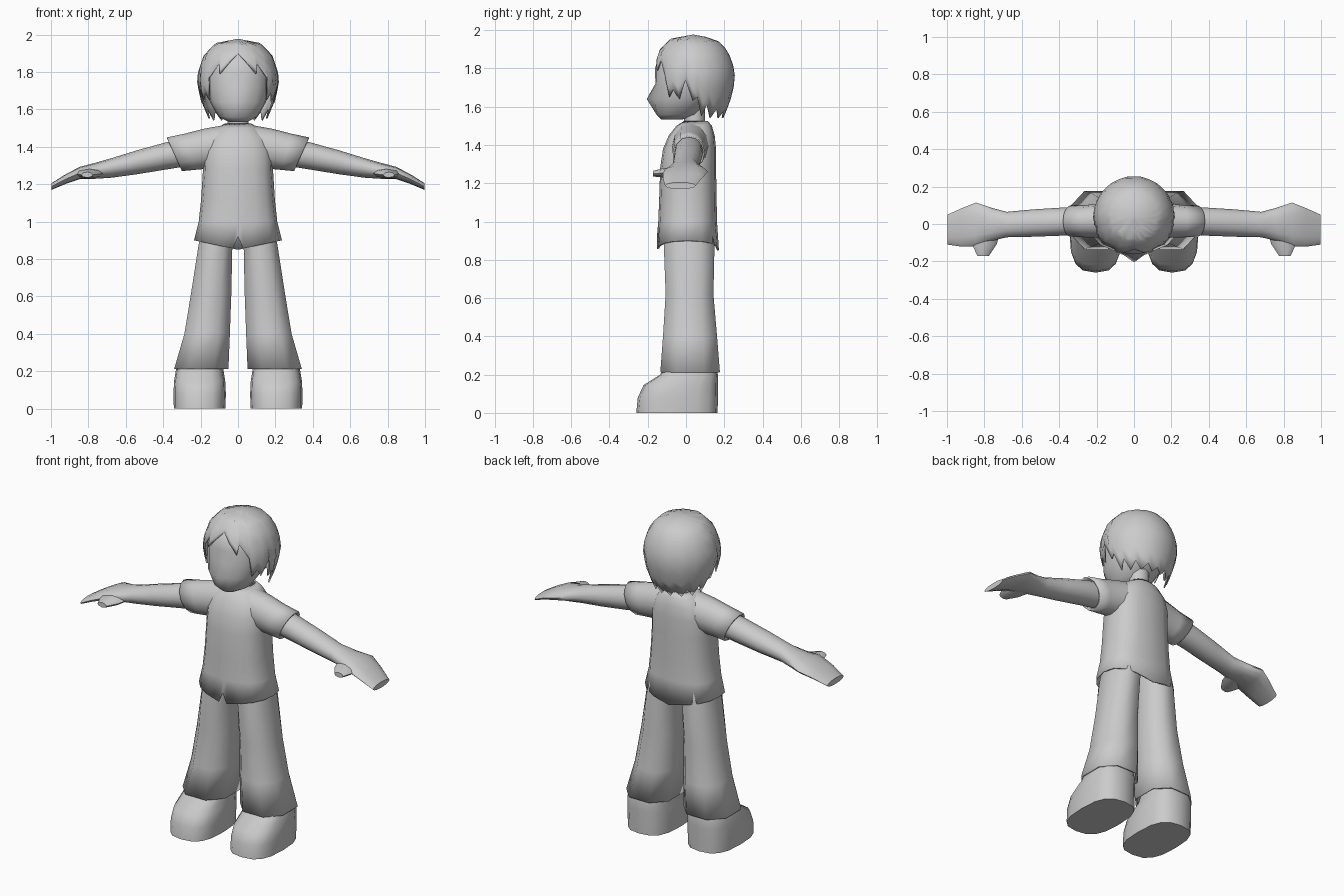
import bpy, bmesh
from math import sin, cos, radians
from mathutils import Vector

if "Cube" in bpy.data.objects:
    bpy.data.objects.remove(bpy.data.objects["Cube"])

GREY = (0.6, 0.6, 0.6)
mat = bpy.data.materials.new("plain grey")
mat.use_nodes = True
mat.diffuse_color = (*GREY, 1)
mat.node_tree.nodes["Principled BSDF"].inputs["Base Color"].default_value = (*GREY, 1)


def even(n, start=0.0):
    return [start + 360 * i / n for i in range(n)]


def build(name, loops, caps=(True, True), thick=0.0, sharp=50):
    """Skin a list of closed point loops into a smooth object."""
    bm = bmesh.new()
    rows = [[bm.verts.new(p) for p in loop] for loop in loops]
    n = len(rows[0])
    for a, b in zip(rows, rows[1:]):
        for i in range(n):
            bm.faces.new((a[i], a[(i + 1) % n], b[(i + 1) % n], b[i]))
    for row, cap in zip((rows[0], rows[-1]), caps):
        if cap:
            bm.faces.new(row)
    bmesh.ops.remove_doubles(bm, verts=bm.verts, dist=0.0005)
    bmesh.ops.recalc_face_normals(bm, faces=bm.faces)
    mesh = bpy.data.meshes.new(name)
    bm.to_mesh(mesh)
    bm.free()
    mesh.materials.append(mat)
    obj = bpy.data.objects.new(name, mesh)
    bpy.context.collection.objects.link(obj)
    bpy.ops.object.select_all(action="DESELECT")
    obj.select_set(True)
    bpy.context.view_layer.objects.active = obj
    bpy.ops.object.shade_smooth_by_angle(angle=radians(sharp))
    if thick:
        mod = obj.modifiers.new("thickness", "SOLIDIFY")
        mod.thickness = thick
        mod.offset = -1
    return obj


def ring(centre, u, v, angles, p=1.0):
    """Superellipse loop; u points to angle 0 and v to angle 90."""
    def power(t):
        return (abs(t) ** p) * (1 if t > 0 else -1)
    c, u, v = Vector(centre), Vector(u), Vector(v)
    return [c + u * power(cos(radians(a))) + v * power(sin(radians(a))) for a in angles]


def level(z, x, rx, front, back, angles, p=1.0):
    """Horizontal loop whose angle 0 faces the front."""
    half = (back - front) / 2
    return ring((x, (front + back) / 2, z), (0, -half, 0), (rx, 0, 0), angles, p)


def interpolate(table, key):
    for (a, va), (b, vb) in zip(table, table[1:]):
        if min(a, b) <= key <= max(a, b):
            return va + (vb - va) * (key - a) / (b - a)
    return table[-1][1]


# Shirt body, with a hem raised at the sides and a notch at the front
angles = [0, 4] + even(16)[1:] + [356]
shirt = [level(z, 0, rx, f, b, angles, 0.8) for z, rx, f, b in (
    (0.85, 0.235, -0.152, 0.172), (1.0, 0.21, -0.145, 0.162),
    (1.12, 0.197, -0.14, 0.16), (1.28, 0.187, -0.135, 0.157),
    (1.38, 0.185, -0.12, 0.157), (1.45, 0.16, -0.09, 0.15),
    (1.5, 0.11, -0.05, 0.135), (1.525, 0.07, -0.01, 0.115))]
for point in shirt[0]:
    point.z += 0.05 * abs(point.x) / 0.235
shirt[0][0].z = 0.92
build("shirt_body", shirt, (False, False), 0.01)

# Neck
build("neck", [level(z, 0, 0.06, -0.01, 0.1, even(10)) for z in (1.46, 1.62)])

# Head with a small forward bump on the face
head = [level(z, 0, rx, f, b, even(20), 0.9) for z, rx, f, b in (
    (1.533, 0.05, -0.13, -0.02), (1.56, 0.105, -0.155, 0.06),
    (1.64, 0.15, -0.175, 0.13), (1.72, 0.168, -0.16, 0.17),
    (1.8, 0.168, -0.162, 0.18), (1.88, 0.145, -0.135, 0.15),
    (1.93, 0.08, -0.06, 0.1))]
head[2][0].y -= 0.03
build("head", head, sharp=70)

# Hair cap: one profile, ending along a jagged edge given as angle and height
profile = [(1.977, 0.0), (1.955, 0.12), (1.89, 0.183), (1.8, 0.214),
           (1.74, 0.219), (1.65, 0.2), (1.53, 0.155)]
edge = [(0, 1.9), (14, 1.85), (27, 1.79), (31, 1.845), (46, 1.77), (51, 1.65),
        (59, 1.69), (68, 1.64), (79, 1.74), (89, 1.63), (96, 1.65), (105, 1.55),
        (113, 1.61), (124, 1.54), (135, 1.59), (146, 1.54), (159, 1.58),
        (169, 1.54), (180, 1.57)]
edge += [(360 - a, z) for a, z in edge[-2:0:-1]]
top = profile[0][0]
hair = []
for i in range(10):
    t = (i / 9) ** 1.6
    loop = []
    for a, z_end in edge:
        z = top - (top - z_end) * t
        r = interpolate(profile, z)
        loop.append(Vector((r * sin(radians(a)), 0.038 - r * cos(radians(a)), z)))
    hair.append(loop)
build("hair", hair, (False, False), 0.008, 60)

for side, s in (("left", 1), ("right", -1)):
    # Sleeve with a slanted cuff
    build(side + "_sleeve", [
        ring((s * x, y, z), (s * lean, 0, h), (0, d, 0), even(12)) for x, y, z, lean, h, d in (
            (0.06, 0.03, 1.41, 0, 0.108, 0.1), (0.17, 0.02, 1.39, 0.01, 0.107, 0.092),
            (0.26, 0.015, 1.373, 0.025, 0.097, 0.086), (0.34, 0.015, 1.36, 0.04, 0.09, 0.085))],
        (True, False), 0.01)

    # Arm flowing into a flat mitten hand
    build(side + "_arm", [
        ring((s * x, y, z), (0, 0, h), (0, d, 0), even(12)) for x, y, z, h, d in (
            (0.28, 0.015, 1.37, 0.075, 0.074), (0.38, 0.013, 1.352, 0.073, 0.075),
            (0.54, 0.005, 1.317, 0.064, 0.073), (0.68, -0.003, 1.286, 0.052, 0.068),
            (0.76, -0.002, 1.272, 0.043, 0.088), (0.845, -0.003, 1.26, 0.033, 0.118),
            (0.92, -0.018, 1.228, 0.026, 0.103), (0.998, -0.03, 1.187, 0.018, 0.08))])

    # Thumb
    build(side + "_thumb", [
        ring((s * x, y, z), (s * w, 0, 0), (0, 0, h), even(8)) for x, y, z, w, h in (
            (0.77, -0.03, 1.26, 0.06, 0.025), (0.8, -0.11, 1.255, 0.065, 0.025),
            (0.807, -0.172, 1.25, 0.03, 0.015))])

    # Flared trouser leg
    build(side + "_trouser_leg", [
        level(z, s * x, rx, f, b, even(8, 22.5), 0.85) for z, x, rx, f, b in (
            (0.213, 0.196, 0.155, -0.145, 0.188), (0.4, 0.165, 0.13, -0.13, 0.172),
            (0.62, 0.143, 0.115, -0.115, 0.152), (0.87, 0.121, 0.097, -0.125, 0.158),
            (0.98, 0.1, 0.095, -0.11, 0.14))],
        (False, True), 0.012, 60)

    # Shoe with a rounded toe and an upright heel
    build(side + "_shoe", [
        level(z, s * x, rx, f, b, even(16), 0.72) for z, x, rx, f, b in (
            (0, 0.205, 0.138, -0.26, 0.165), (0.08, 0.205, 0.14, -0.252, 0.167),
            (0.145, 0.205, 0.137, -0.222, 0.167), (0.2, 0.205, 0.128, -0.135, 0.167),
            (0.26, 0.2, 0.115, -0.105, 0.15))])
